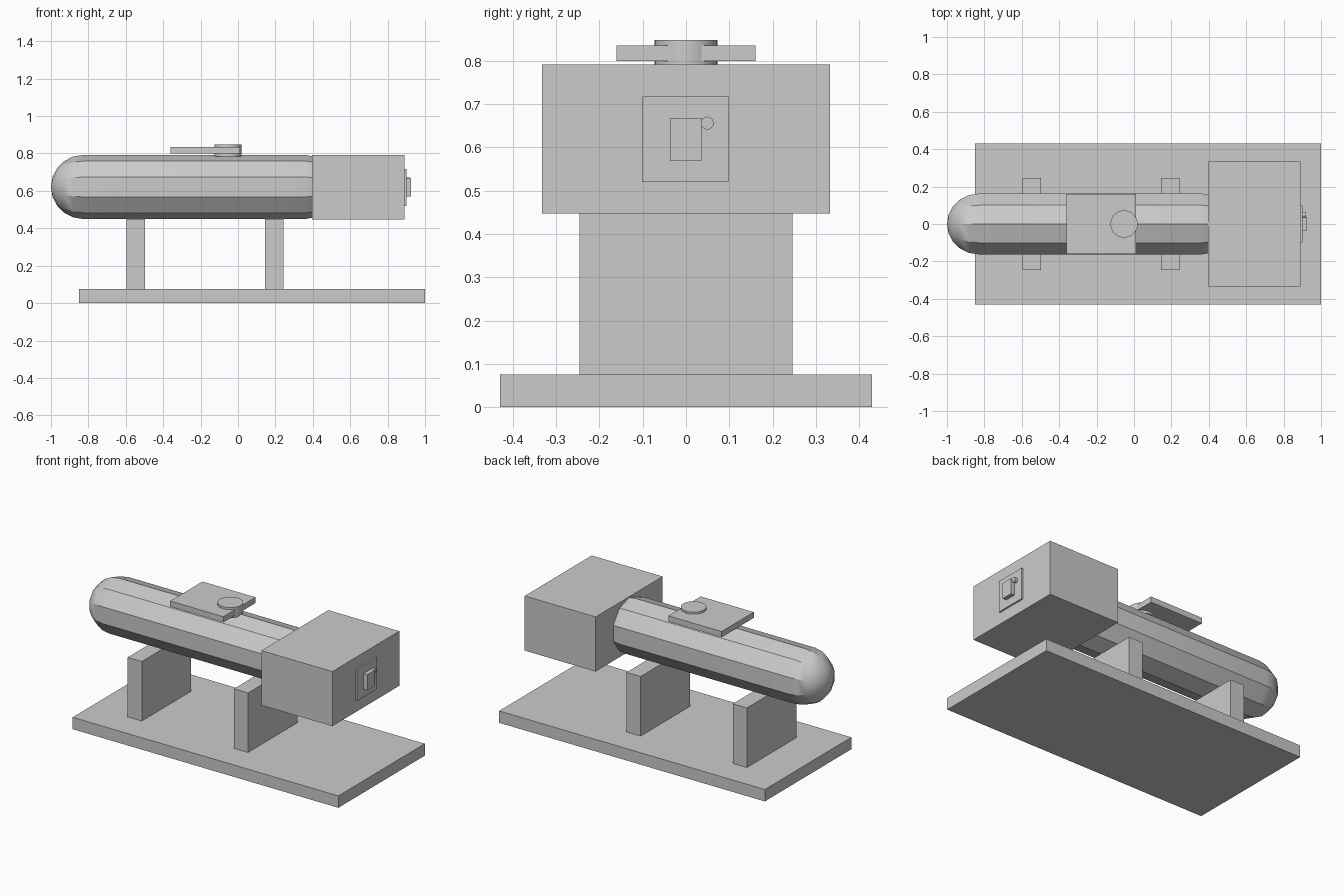
import bpy
import bmesh
import math
from mathutils import Vector

default = bpy.data.objects.get("Cube")
if default:
    bpy.data.objects.remove(default, do_unlink=True)

# Single plain grey
grey = bpy.data.materials.new("plain_grey")
grey.use_nodes = True
colour = (0.6, 0.6, 0.6, 1.0)
grey.diffuse_color = colour
grey.node_tree.nodes["Principled BSDF"].inputs["Base Color"].default_value = colour


def finish(name, bm):
    bmesh.ops.recalc_face_normals(bm, faces=bm.faces)
    mesh = bpy.data.meshes.new(name)
    bm.to_mesh(mesh)
    bm.free()
    mesh.materials.append(grey)
    obj = bpy.data.objects.new(name, mesh)
    bpy.context.collection.objects.link(obj)
    return obj


def smooth(obj):
    bpy.ops.object.select_all(action='DESELECT')
    obj.select_set(True)
    bpy.context.view_layer.objects.active = obj
    bpy.ops.object.shade_smooth_by_angle(angle=math.radians(30))


def box(name, x, y, z):
    """Box from (min, max) ranges on each axis."""
    bm = bmesh.new()
    bmesh.ops.create_cube(bm, size=1)
    for v in bm.verts:
        v.co = Vector([(r[0] + r[1]) / 2 + c * (r[1] - r[0])
                       for c, r in zip(v.co, (x, y, z))])
    return finish(name, bm)


def disc(name, centre, radius, depth, sides, along_x=False):
    bm = bmesh.new()
    bmesh.ops.create_cone(bm, cap_ends=True, segments=sides,
                          radius1=radius, radius2=radius, depth=depth)
    for v in bm.verts:
        if along_x:
            v.co = Vector((v.co.z, v.co.x, v.co.y))
        v.co += Vector(centre)
    obj = finish(name, bm)
    smooth(obj)


def capsule(name, x0, x1, z, radius, sides, rings):
    """Faceted tube along x with domed ends."""
    quarter = [math.pi / 2 * i / rings for i in range(rings + 1)]
    left = [(x0 + radius * (1 - math.cos(a)), radius * math.sin(a)) for a in quarter]
    right = [(x0 + x1 - x, r) for x, r in reversed(left)]
    bm = bmesh.new()
    verts = [bm.verts.new((x, 0, z + r)) for x, r in left + right]
    edges = [bm.edges.new(pair) for pair in zip(verts, verts[1:])]
    bmesh.ops.spin(bm, geom=verts + edges, cent=(0, 0, z), axis=(1, 0, 0),
                   angle=math.tau, steps=sides)
    bmesh.ops.remove_doubles(bm, verts=bm.verts, dist=0.0005)
    smooth(finish(name, bm))


# Stand
box("base_plate", (-0.85, 1.0), (-0.43, 0.43), (0, 0.075))
for name, x in (("left_support", 0.193), ("right_support", -0.547)):
    box(name, (x - 0.049, x + 0.049), (-0.246, 0.246), (0.075, 0.45))

# Tube and housing
capsule("tube", -1.0, 0.53, 0.621, 0.171, 10, 5)
box("housing", (0.396, 0.89), (-0.333, 0.333), (0.447, 0.791))

# Sliding plate and its pivot on top of the tube
box("top_plate", (-0.36, 0.01), (-0.16, 0.16), (0.799, 0.835))
disc("pivot", (-0.053, 0, 0.816), 0.073, 0.064, 32)

# Switch on the end of the housing
box("switch_panel", (0.888, 0.9), (-0.1, 0.098), (0.52, 0.717))
box("switch", (0.898, 0.926), (-0.037, 0.036), (0.569, 0.668))
disc("indicator", (0.907, 0.049, 0.656), 0.015, 0.024, 16, along_x=True)
